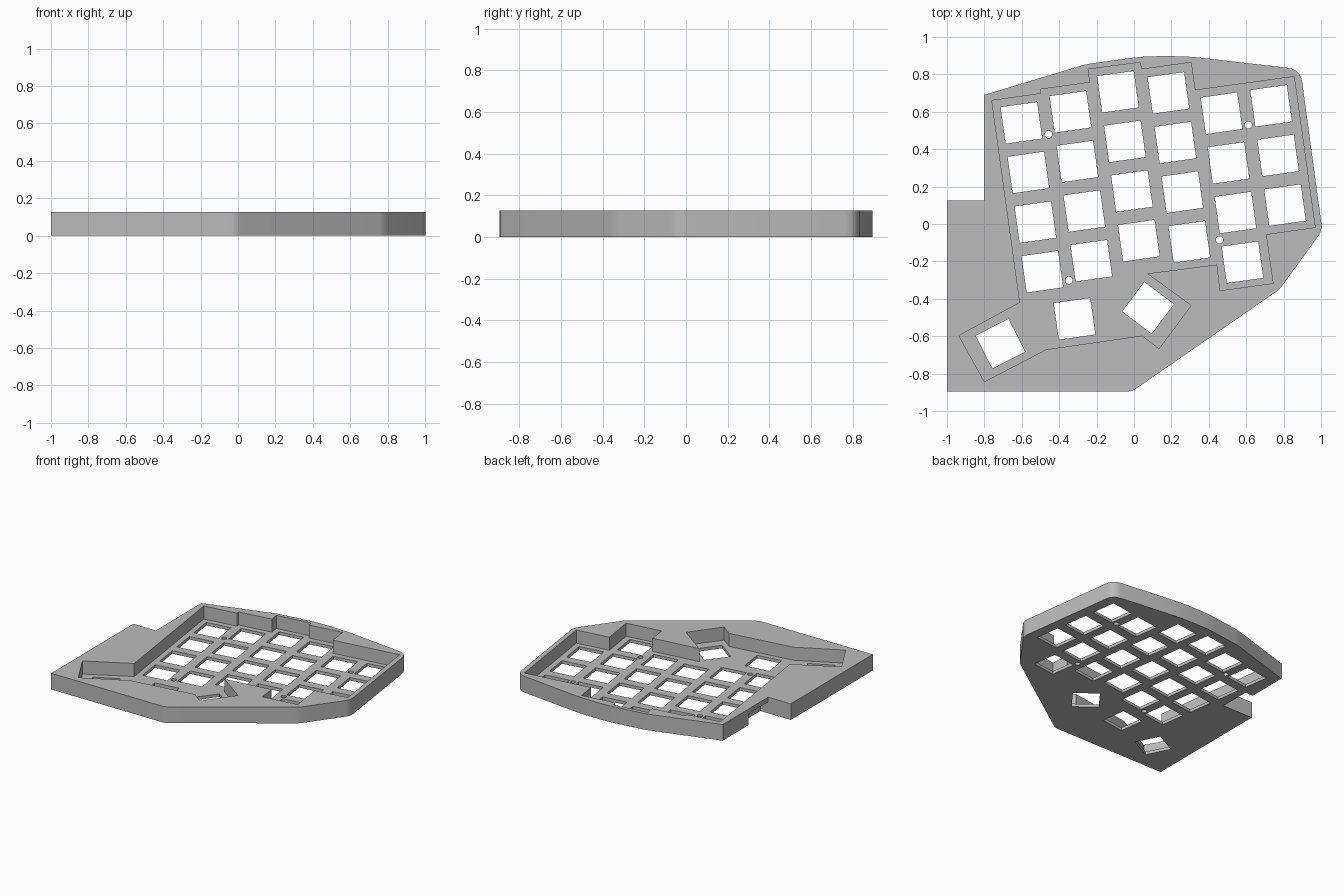
import bpy, bmesh, math
from mathutils import Vector

if "Cube" in bpy.data.objects:
    bpy.data.objects.remove(bpy.data.objects["Cube"])

HEIGHT, FLOOR = 0.127, 0.024      # total height, key plate thickness
PITCH, KEY, TILT = 0.268, 0.197, math.radians(8)

grey = bpy.data.materials.new("grey plastic")
grey.diffuse_color = (0.5, 0.5, 0.5, 1)
grey.use_nodes = True
grey.node_tree.nodes["Principled BSDF"].inputs["Base Color"].default_value = grey.diffuse_color


def rounded(corners, steps=6):
    """Outline from (x, y, rounding length) corners."""
    pts, n = [], len(corners)
    for i, (x, y, d) in enumerate(corners):
        p = Vector((x, y))
        if d == 0:
            pts.append(p)
            continue
        a = p + (Vector(corners[i - 1][:2]) - p).normalized() * d
        b = p + (Vector(corners[(i + 1) % n][:2]) - p).normalized() * d
        for k in range(steps + 1):
            t = k / steps
            pts.append(a * (1 - t) ** 2 + p * 2 * t * (1 - t) + b * t * t)
    return pts


def polygon(cx, cy, radius, sides, angle):
    return [(cx + radius * math.cos(angle + math.tau * k / sides),
             cy + radius * math.sin(angle + math.tau * k / sides)) for k in range(sides)]


def key_hole(cx, cy, angle):
    return polygon(cx, cy, KEY / math.sqrt(2), 4, angle + math.pi / 4)


def prisms(name, outlines, z0, z1):
    """One object made of upright prisms over the given outlines."""
    bm = bmesh.new()
    for outline in outlines:
        face = bm.faces.new([bm.verts.new((p[0], p[1], z0)) for p in outline])
        top = bmesh.ops.extrude_face_region(bm, geom=[face])
        verts = [v for v in top["geom"] if isinstance(v, bmesh.types.BMVert)]
        bmesh.ops.translate(bm, verts=verts, vec=(0, 0, z1 - z0))
    bmesh.ops.recalc_face_normals(bm, faces=bm.faces)
    mesh = bpy.data.meshes.new(name)
    bm.to_mesh(mesh)
    bm.free()
    mesh.materials.append(grey)
    obj = bpy.data.objects.new(name, mesh)
    bpy.context.collection.objects.link(obj)
    return obj


# Case body with softened corners
case = prisms("keyboard_case", [rounded([
    (-1, -0.895, 0), (-0.01, -0.895, 0.03), (0.778, -0.35, 0.03), (1.007, -0.035, 0.04),
    (0.89, 0.827, 0.07), (0.29, 0.897, 0.08), (0.05, 0.897, 0.08), (-0.255, 0.855, 0.04),
    (-0.795, 0.692, 0.01), (-0.803, 0.692, 0), (-0.803, 0.125, 0), (-1, 0.125, 0)])], 0, HEIGHT)

# Stepped pocket around the keys
pocket = prisms("pocket_cutter", [[
    (-0.76, 0.66), (-0.497, 0.697), (-0.5, 0.72), (-0.235, 0.757), (-0.245, 0.827),
    (0.032, 0.864), (0.04, 0.827), (0.305, 0.864), (0.326, 0.715), (0.856, 0.788),
    (0.968, -0.018), (0.706, -0.055), (0.743, -0.317), (0.46, -0.356), (0.444, -0.217),
    (0.07, -0.265), (0.305, -0.436), (0.134, -0.666), (0.043, -0.597), (-0.47, -0.671),
    (-0.80, -0.843), (-0.936, -0.597), (-0.61, -0.42)]], FLOOR, 0.3)

# Key holes: staggered columns, then thumb keys, then screw holes
holes = []
for x, y, rows in [(-0.602, 0.541, 4), (-0.34, 0.6, 4), (-0.086, 0.707, 4),
                   (0.184, 0.701, 4), (0.468, 0.592, 4), (0.733, 0.632, 3)]:
    for r in range(rows):
        holes.append(key_hole(x + r * PITCH * math.sin(TILT), y - r * PITCH * math.cos(TILT), TILT))
for x, y, deg in [(-0.318, -0.507, 8), (0.075, -0.448, -37), (-0.714, -0.64, 27)]:
    holes.append(key_hole(x, y, math.radians(deg)))
for x, y in [(-0.457, 0.479), (0.612, 0.53), (0.457, -0.085), (-0.348, -0.301)]:
    holes.append(polygon(x, y, 0.0195, 24, 0))
hole_cutter = prisms("hole_cutter", holes, -0.1, 0.2)

# Cable notch under the left edge
notch = prisms("notch_cutter", [[(-0.9, 0.125), (-0.735, 0.125), (-0.735, 0.37), (-0.9, 0.37)]],
               -0.1, 0.09)

bpy.context.view_layer.objects.active = case
case.select_set(True)
for cutter in (pocket, hole_cutter, notch):
    mod = case.modifiers.new(cutter.name, 'BOOLEAN')
    mod.operation, mod.solver, mod.object = 'DIFFERENCE', 'EXACT', cutter
    bpy.ops.object.modifier_apply(modifier=mod.name)
    bpy.data.objects.remove(cutter)
bpy.ops.object.shade_smooth_by_angle(angle=math.radians(30))
